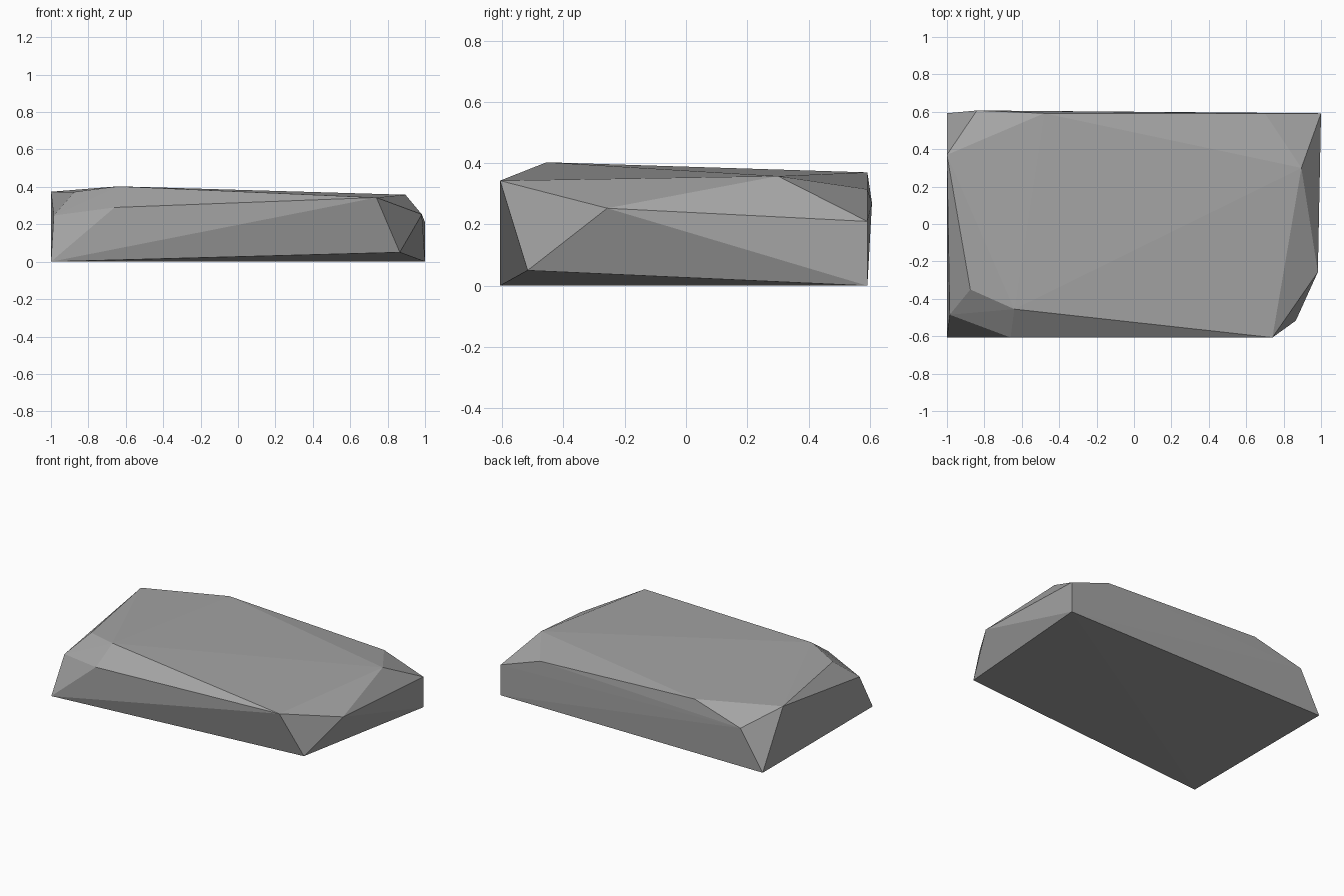
import bpy
import bmesh
import math

# Remove the default cube
cube = bpy.data.objects.get("Cube")
if cube:
    bpy.data.objects.remove(cube, do_unlink=True)

# Stone colour
stone = bpy.data.materials.new("stone_grey")
stone.use_nodes = True
grey = (0.37, 0.37, 0.37, 1)
stone.diffuse_color = grey
shader = stone.node_tree.nodes["Principled BSDF"]
shader.inputs["Base Color"].default_value = grey
shader.inputs["Roughness"].default_value = 0.9

FRONT, BACK = -0.607, 0.592

# Ground corners, with the front left one chipped upward
base = [(-1, FRONT, 0), (-1, BACK, 0), (1, BACK, 0), (0.865, -0.517, 0.05)]

# Shoulder corners where the side walls end
shoulder = [
    (-0.66, FRONT, 0.29),
    (0.983, -0.257, 0.253),
    (1, BACK, 0.21),
    (0.70, BACK, 0.315),
    (-0.84, 0.607, 0.27),
    (-0.985, -0.485, 0.247),
]

# Corners of the sloping top
top = [
    (0.74, FRONT, 0.343),
    (0.895, 0.30, 0.358),
    (-0.48, BACK, 0.37),
    (-1, 0.37, 0.374),
    (-0.875, -0.35, 0.373),
    (-0.64, -0.455, 0.403),
]


def faceted_stone(name, corners, material):
    """Wrap the corners in a convex, flat-faced stone."""
    bm = bmesh.new()
    for corner in corners:
        bm.verts.new(corner)
    bmesh.ops.convex_hull(bm, input=bm.verts[:])
    # Merge coplanar triangles into clean facets
    bmesh.ops.dissolve_limit(bm, angle_limit=math.radians(0.5),
                             verts=bm.verts[:], edges=bm.edges[:])
    bmesh.ops.recalc_face_normals(bm, faces=bm.faces[:])
    mesh = bpy.data.meshes.new(name)
    bm.to_mesh(mesh)
    bm.free()
    mesh.materials.append(material)
    stone_object = bpy.data.objects.new(name, mesh)
    bpy.context.collection.objects.link(stone_object)
    return stone_object


faceted_stone("rock_slab", base + shoulder + top, stone)
